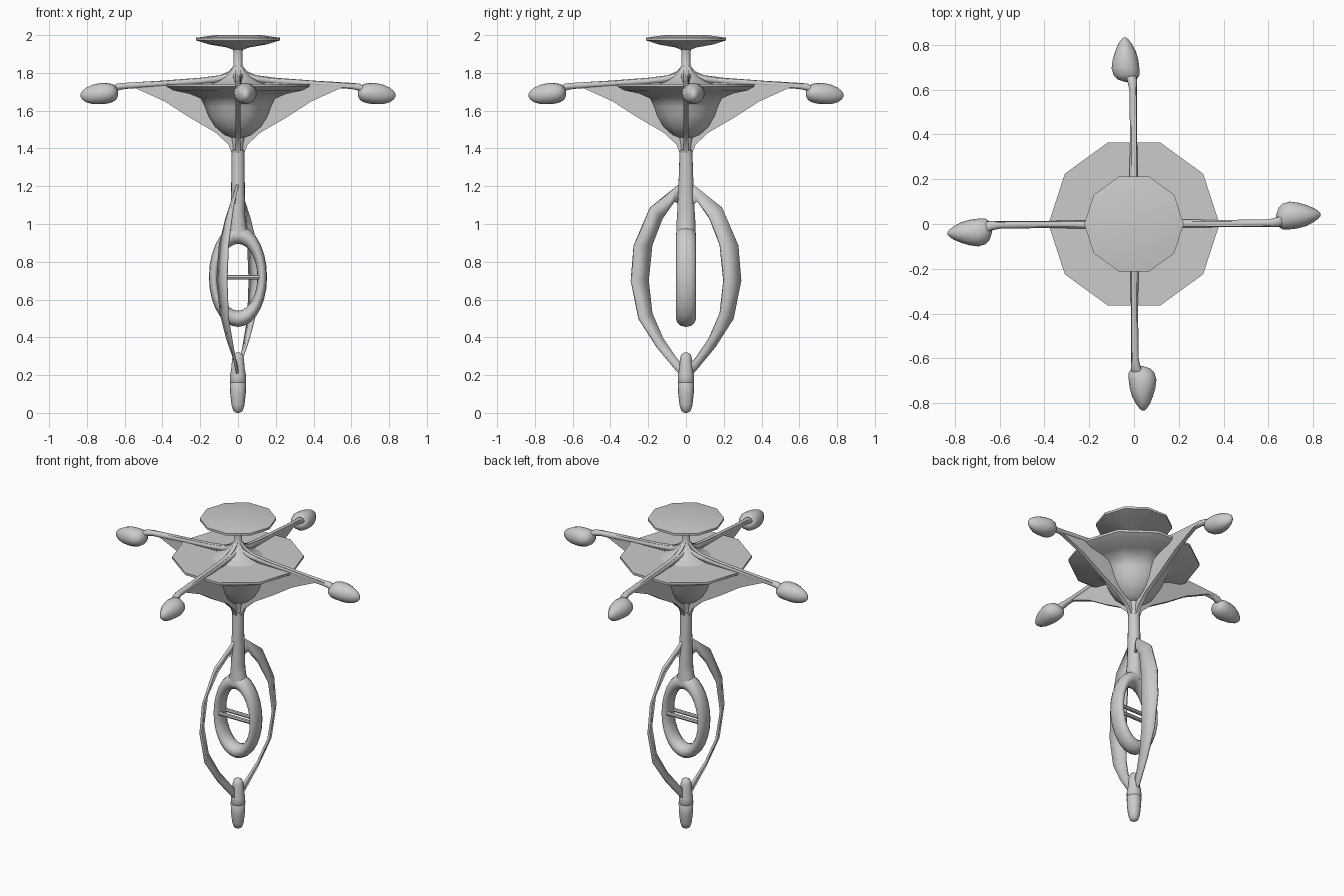
import bpy, math
from mathutils import Vector, Matrix

if "Cube" in bpy.data.objects:
    bpy.data.objects.remove(bpy.data.objects["Cube"])

TAU = math.tau


def make(name, verts, faces, angle=40, rot=0):
    me = bpy.data.meshes.new(name)
    me.from_pydata([tuple(v) for v in verts], [], faces)
    me.transform(Matrix.Rotation(rot, 4, 'Z'))
    ob = bpy.data.objects.new(name, me)
    bpy.context.collection.objects.link(ob)
    bpy.ops.object.select_all(action='DESELECT')
    ob.select_set(True)
    bpy.context.view_layer.objects.active = ob
    bpy.ops.object.mode_set(mode='EDIT')
    bpy.ops.mesh.select_all(action='SELECT')
    bpy.ops.mesh.normals_make_consistent(inside=False)
    bpy.ops.object.mode_set(mode='OBJECT')
    bpy.ops.object.shade_smooth_by_angle(angle=math.radians(angle))
    return ob


def loft(name, sections, n=12, closed=False, **kw):
    """sections: (centre, u half-axis, v half-axis) of elliptical rings"""
    verts, faces = [], []
    for c, u, v in sections:
        for i in range(n):
            a = TAU * i / n
            verts.append(Vector(c) + Vector(u) * math.cos(a) + Vector(v) * math.sin(a))
    m = len(sections)
    for k in range(m if closed else m - 1):
        for i in range(n):
            j, l = (i + 1) % n, (k + 1) % m
            faces.append((k * n + i, k * n + j, l * n + j, l * n + i))
    if not closed:
        faces += [tuple(range(n)), tuple(range((m - 1) * n, m * n))]
    return make(name, verts, faces, **kw)


def lathe(name, profile, n=10, **kw):
    return loft(name, [((0, 0, z), (r, 0, 0), (0, r, 0)) for r, z in profile], n, **kw)


# Top cap with its post flaring into the hub
lathe("top_cap", [(.12, 2.0), (.222, 1.986), (.222, 1.972), (.15, 1.95), (.06, 1.935), (.02, 1.92)])
lathe("hub_post", [(.03, 1.94), (.024, 1.91), (.024, 1.84), (.04, 1.812), (.07, 1.78),
                   (.11, 1.755), (.16, 1.737)], 16, angle=60)

# Ten-sided plate and bowl beneath
lathe("plate_bowl", [(.382, 1.742), (.382, 1.728), (.345, 1.708), (.26, 1.69), (.20, 1.665),
                     (.178, 1.62), (.16, 1.57), (.125, 1.515), (.075, 1.472), (.03, 1.455)],
      20 // 2, angle=45)

# Four arms: fin, rod and pod
fin = [(0, 1.86), (.025, 1.835), (.05, 1.808), (.1, 1.785), (.2, 1.772), (.62, 1.742), (.62, 1.728),
       (.55, 1.722), (.39, 1.65), (.25, 1.56), (.12, 1.485), (.05, 1.42), (.033, 1.375), (0, 1.375)]
pod = [(.635, .025, 1.69, .015, .012), (.645, .03, 1.692, .042, .034), (.665, .033, 1.693, .058, .048),
       (.695, .038, 1.692, .062, .055), (.73, .038, 1.69, .058, .056), (.77, .038, 1.686, .047, .051),
       (.805, .04, 1.683, .03, .038), (.825, .041, 1.682, .016, .022), (.833, .041, 1.682, .006, .008)]
for q in range(4):
    rot = q * TAU / 4
    k = len(fin)
    verts = [(x, s * .012, z) for s in (-1, 1) for x, z in fin]
    faces = [tuple(range(k)), tuple(range(k, 2 * k))]
    faces += [(i, (i + 1) % k, k + (i + 1) % k, k + i) for i in range(k)]
    make(f"arm_fin_{q}", verts, faces, rot=rot)
    rod = [(.03, 0, 1.79, .03), (.1, 0, 1.768, .022), (.2, .002, 1.757, .018), (.4, .002, 1.744, .016),
           (.6, .004, 1.731, .017), (.64, .008, 1.725, .022), (.67, .02, 1.71, .028)]
    loft(f"arm_rod_{q}", [((x, y, z), (0, r, 0), (0, 0, min(r, .02))) for x, y, z, r in rod],
         10, angle=60, rot=rot)
    loft(f"arm_pod_{q}", [((x, y, z), (0, ry, 0), (0, 0, rz)) for x, y, z, ry, rz in pod],
         16, angle=70, rot=rot)

# Neck, collar and stem
lathe("neck", [(.04, 1.47), (.03, 1.42), (.03, 1.37)], 12)
lathe("collar", [(.028, 1.395), (.034, 1.39), (.034, 1.375), (.028, 1.37)], 12)
stem = [(1.375, .034, .034), (1.2, .036, .04), (1.05, .038, .047), (.99, .044, .051), (.93, .07, .052)]
loft("stem", [((0, 0, z), (x, 0, 0), (0, y, 0)) for z, x, y in stem], 16)

# Oval ring with two crossbars
sections = []
for i in range(28):
    a = TAU * i / 28
    ca, sa = math.cos(a), math.sin(a)
    inner = Vector((.102 * ca, 0, .718 + .177 * sa))
    outer = Vector((.154 * ca, 0, .718 + (.275 if sa > 0 else .263) * sa))
    sections.append(((inner + outer) / 2, (outer - inner) / 2, (0, .053, 0)))
loft("oval_ring", sections, 12, closed=True, angle=60)
for s in (-1, 1):
    loft(f"crossbar_{'front' if s < 0 else 'back'}",
         [((x, s * .03, .718), (0, .012, 0), (0, 0, .012)) for x in (-.12, .12)], 8)

# Two bowed hoop blades: (outer y, z, x), (inner y, z, x)
blade = [((.02, 1.22, 0), (.02, 1.10, .01)), ((.05, 1.20, .005), (.06, 1.12, .03)),
         ((.19, 1.085, .03), (.125, 1.03, .06)), ((.275, .885, .055), (.18, .89, .095)),
         ((.29, .70, .062), (.2, .70, .108)), ((.25, .50, .055), (.18, .525, .09)),
         ((.155, .35, .03), (.12, .39, .055)), ((.05, .22, .005), (.05, .29, .02)),
         ((.02, .19, 0), (.02, .26, .008))]
for q, side in enumerate(("back", "front")):
    verts = [(x, y, z) for pair in blade for y, z, x in pair]
    faces = [(2 * i, 2 * i + 1, 2 * i + 3, 2 * i + 2) for i in range(len(blade) - 1)]
    ob = make(f"hoop_blade_{side}", verts, faces, angle=20, rot=q * math.pi)
    mod = ob.modifiers.new("thickness", 'SOLIDIFY')
    mod.thickness, mod.offset = .014, 0

# Bottom weight
lathe("bottom_weight", [(.008, .32), (.024, .312), (.031, .29), (.036, .23), (.042, .20), (.043, .165),
                        (.040, .16), (.043, .155), (.041, .10), (.034, .04), (.024, .01), (.008, 0)],
      16, angle=50)
